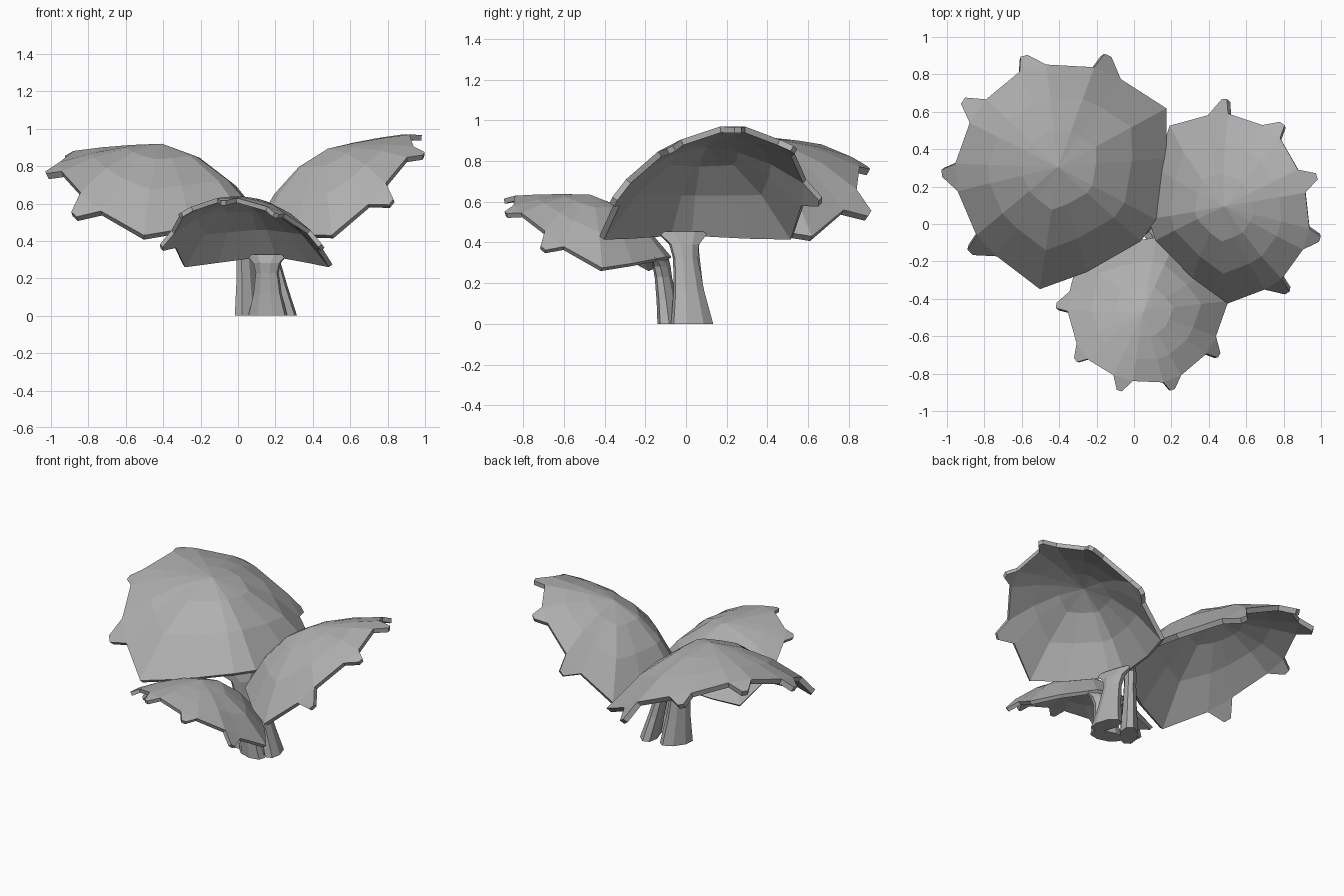
import bpy, bmesh
from math import radians, cos, sin, pi
from mathutils import Matrix, Vector

if "Cube" in bpy.data.objects:
    bpy.data.objects.remove(bpy.data.objects["Cube"])

# Half of the leaf rim, from the stem end to the tip (u along leaf, v sideways, z up)
RIM = [(-.5, .12, .16), (-.26, .63, .07), (0, 1, 0), (.49, .98, .22), (.75, .93, .39),
       (1.12, .70, .58), (1.28, .51, .66), (1.385, .13, .765)]
# Spike tips sit on the rim edge that starts at the given index
SPIKES = {3: (.71, 1.09, .19), 5: (1.33, .65, .57)}
TIP = (1.55, 0, .72)
APEX = Vector((.5, 0, .83))

GREY = bpy.data.materials.new("grey")
GREY.diffuse_color = (.43, .43, .43, 1)
GREY.use_nodes = True
GREY.node_tree.nodes["Principled BSDF"].inputs["Base Color"].default_value = GREY.diffuse_color


def mirror(p):
    return (p[0], -p[1], p[2])


def finish(bm, name):
    bmesh.ops.recalc_face_normals(bm, faces=bm.faces)
    me = bpy.data.meshes.new(name)
    bm.to_mesh(me)
    bm.free()
    me.materials.append(GREY)
    ob = bpy.data.objects.new(name, me)
    bpy.context.collection.objects.link(ob)
    return ob


def leaf(name, mat, thick):
    """Domed shell with blunt drooping spikes along the rim."""
    bm = bmesh.new()
    pts = RIM + [mirror(p) for p in reversed(RIM)]
    n, k = len(pts), len(RIM)
    spikes = {k - 1: TIP}
    for i, p in SPIKES.items():
        spikes[i] = p
        spikes[n - 2 - i] = mirror(p)

    def vert(p):
        return bm.verts.new(mat @ Vector(p))

    def between(p, f, g):
        p = Vector(p)
        q = APEX.lerp(p, f)
        q.z = APEX.z + (p.z - APEX.z) * g
        return q
    rim = [vert(p) for p in pts]
    mid = [vert(between(p, .68, .5)) for p in pts]
    inner = [vert(between(p, .35, .17)) for p in pts]
    top = vert(APEX)
    for i in range(n):
        j = (i + 1) % n
        bm.faces.new((rim[i], rim[j], mid[j], mid[i]))
        bm.faces.new((mid[i], mid[j], inner[j], inner[i]))
        bm.faces.new((inner[i], inner[j], top))
        if i in spikes:
            side = (Vector(pts[j]) - Vector(pts[i])) * .13
            tip = Vector(spikes[i])
            bm.faces.new((rim[j], rim[i], vert(tip - side), vert(tip + side)))
    ob = finish(bm, name)
    # keep the outside facing up so the thickness grows inward
    if sum(p.normal.z * p.area for p in ob.data.polygons) < 0:
        ob.data.flip_normals()
    sol = ob.modifiers.new("thickness", 'SOLIDIFY')
    sol.thickness = thick
    sol.offset = -1
    return ob


def stem(name, mat, angle, base, h):
    """Flattened stalk, wide at the foot and flaring under the leaf."""
    bm = bmesh.new()
    foot = Vector((base[0], base[1], 0))
    head = mat @ Vector((-.4, 0, .15))
    shape = [(0, .06, .11), (.35, .048, .08), (.7, .04, .064),
             (.86, .04, .078), (1, .02, .29 * h)]
    rot = Matrix.Rotation(angle, 3, 'Z')
    rings = []
    for t, a, b in shape:
        c = foot.lerp(head, t)
        rings.append([bm.verts.new(c + rot @ Vector((a * cos(s * pi / 4 + pi / 8),
                                                    b * sin(s * pi / 4 + pi / 8), 0)))
                      for s in range(8)])
    for lo, hi in zip(rings, rings[1:]):
        for s in range(8):
            bm.faces.new((lo[s], lo[(s + 1) % 8], hi[(s + 1) % 8], hi[s]))
    bm.faces.new(rings[0])
    bm.faces.new(rings[-1])
    finish(bm, name)


# Name, pivot between side corners, heading, tilt, size, stem foot
PLANTS = [("left", (-.165, .135, .43), 145, 0, .59, (.06, .02)),
          ("right", (.345, .05, .43), 18, 14, .5, (.25, .03)),
          ("front", (.105, -.29, .275), -107, 3.5, .418, (.16, -.075))]
for name, pivot, heading, tilt, h, base in PLANTS:
    ang = radians(heading)
    m = (Matrix.Translation(pivot) @ Matrix.Rotation(ang, 4, 'Z')
         @ Matrix.Rotation(-radians(tilt), 4, 'Y') @ Matrix.Scale(h, 4))
    leaf(name + "_leaf", m, .06 * h)
    stem(name + "_stem", m, ang, base, h)
